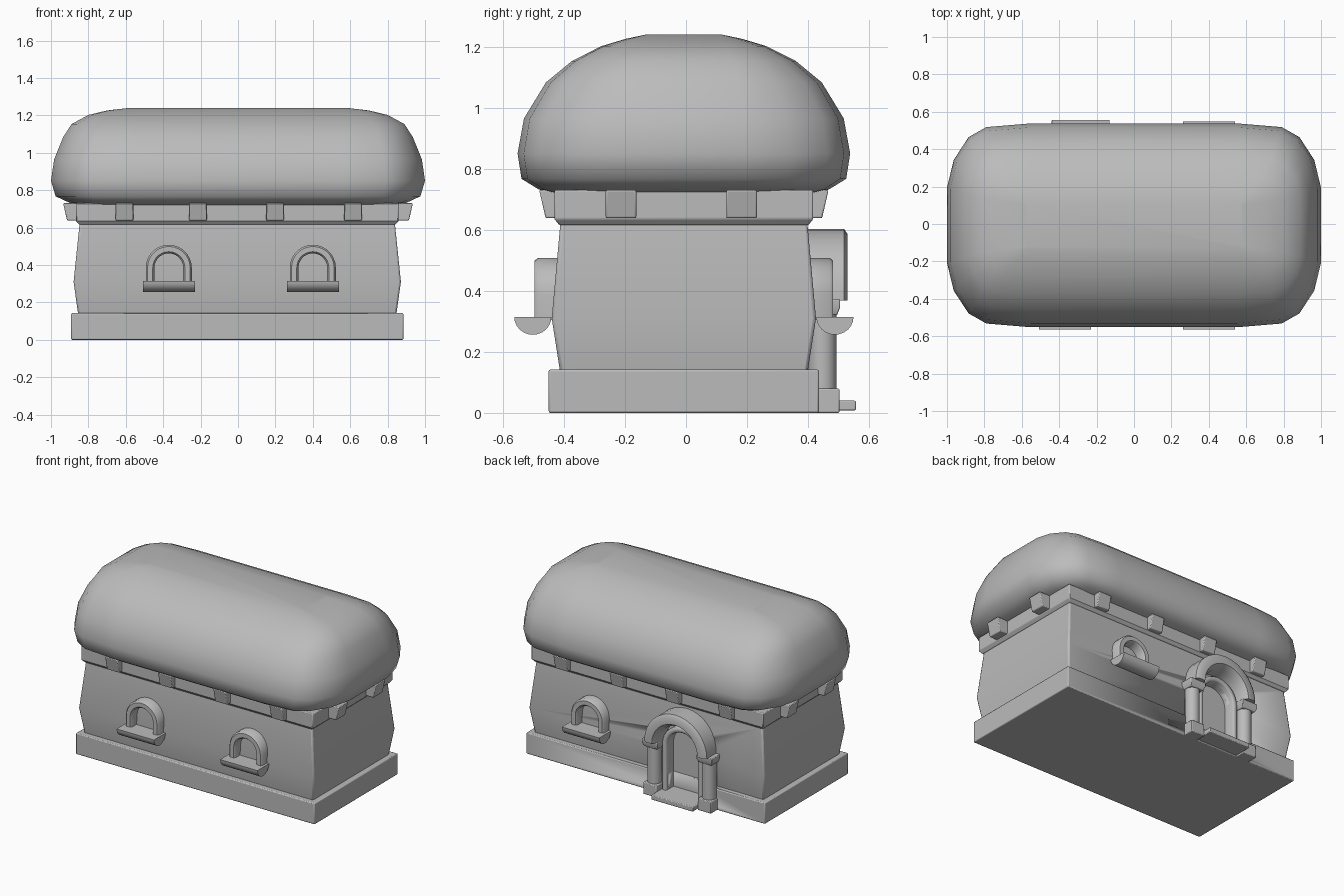
import bpy, bmesh, math

if "Cube" in bpy.data.objects:
    bpy.data.objects.remove(bpy.data.objects["Cube"], do_unlink=True)

stone = bpy.data.materials.new("light grey")
stone.use_nodes = True
GREY = (0.5, 0.5, 0.5, 1)
stone.diffuse_color = GREY
stone.node_tree.nodes["Principled BSDF"].inputs["Base Color"].default_value = GREY

CX, CY = -0.004, -0.007   # centre of the walls


def loft(name, rings, angle=30, bevel=0, closed=False):
    """Skin a list of equal-length point rings, capped unless closed."""
    bm = bmesh.new()
    loops = [[bm.verts.new(p) for p in ring] for ring in rings]
    n = len(loops[0])
    pairs = list(zip(loops, loops[1:]))
    for a, b in pairs:
        for i in range(n):
            j = (i + 1) % n
            bm.faces.new((a[i], a[j], b[j], b[i]))
    bm.faces.new(loops[0])
    bm.faces.new(loops[-1])
    bmesh.ops.recalc_face_normals(bm, faces=bm.faces)
    me = bpy.data.meshes.new(name)
    bm.to_mesh(me)
    bm.free()
    me.materials.append(stone)
    ob = bpy.data.objects.new(name, me)
    bpy.context.collection.objects.link(ob)
    bpy.ops.object.select_all(action='DESELECT')
    bpy.context.view_layer.objects.active = ob
    ob.select_set(True)
    if bevel:
        mod = ob.modifiers.new("soft_edges", 'BEVEL')
        mod.width = bevel
        mod.segments = 2
        mod.limit_method = 'ANGLE'
        mod.angle_limit = math.radians(40)
    bpy.ops.object.shade_smooth_by_angle(angle=math.radians(angle))
    return ob


def rect(x0, x1, y0, y1, z):
    return [(x0, y0, z), (x1, y0, z), (x1, y1, z), (x0, y1, z)]


def box(name, x0, x1, y0, y1, z0, z1, bevel=0.005):
    return loft(name, [rect(x0, x1, y0, y1, z0), rect(x0, x1, y0, y1, z1)], bevel=bevel)


def storey(name, levels, bevel):
    """Rectangular walls from (half width, half depth, height) levels."""
    return loft(name, [rect(CX - a, CX + a, CY - b, CY + b, z) for a, b, z in levels], bevel=bevel)


def arch(name, x, foot, spring, section, side, steps=14):
    """Sweep a (radius, depth) section up one leg, over the arch and down."""
    rings = [[(x + r, CY + side * d, foot) for r, d in section]]
    for i in range(steps + 1):
        t = math.pi * i / steps
        rings.append([(x + r * math.cos(t), CY + side * d, spring + r * math.sin(t))
                      for r, d in section])
    rings.append([(x - r, CY + side * d, foot) for r, d in section])
    return loft(name, rings, angle=50)


# Plinth, bulging walls and the band under the roof
plinth = storey("plinth", [(0.888, 0.443, 0), (0.888, 0.443, 0.142)], 0.006)
walls = storey("walls", [(0.85, 0.405, 0.13), (0.875, 0.433, 0.31), (0.842, 0.404, 0.63)], 0.01)
storey("eaves_band", [(0.845, 0.408, 0.615), (0.863, 0.424, 0.635), (0.863, 0.424, 0.73)], 0.005)

# Cushion-shaped roof: rounded plan rings, straight in the middle
PLAN = [(1, 0.207), (0.92, 0.55), (0.744, 0.83), (0.533, 0.954), (0, 1)]
LEVELS = [(0.82, 0.405, 0.715), (0.90, 0.475, 0.732), (0.975, 0.532, 0.767), (1.0, 0.545, 0.85),
          (0.983, 0.524, 0.965), (0.935, 0.452, 1.083), (0.89, 0.367, 1.153),
          (0.80, 0.27, 1.202), (0.70, 0.19, 1.226), (0.58, 0.123, 1.24)]
rings = []
for hx, hy, z in LEVELS:
    q = [(0.55 + (hx - 0.55) * u, 0.11 + (hy - 0.11) * v) for u, v in PLAN]
    plan = q + [(-a, b) for a, b in reversed(q)]
    plan += [(-a, -b) for a, b in q] + [(a, -b) for a, b in reversed(q)]
    rings.append([(a, CY + b, z) for a, b in plan])
loft("roof", rings, angle=60)

# Tapered brackets under the eaves on all four sides
Z0, Z1, W = 0.638, 0.73, 0.047
for s in (-1, 1):
    for x in (-0.607, -0.214, 0.198, 0.615):
        loft("long_side_bracket",
             [rect(x - W, x + W, *sorted((CY + s * 0.40, CY + s * d)), z)
              for d, z in ((0.453, Z0), (0.474, Z1))], bevel=0.005)
    for y in (-0.213, 0.182):
        loft("end_bracket",
             [rect(*sorted((s * 0.84, s * d)), y - W - 0.003, y + W + 0.003, z)
              for d, z in ((0.914, Z0), (0.935, Z1))], bevel=0.005)

# Arched windows with half-round sills
FRAME = [(0.077, 0.40), (0.077, 0.478), (0.086, 0.489), (0.114, 0.489), (0.123, 0.478), (0.123, 0.40)]
for x, s in ((-0.37, -1), (0.40, -1), (0.40, 1)):
    arch("window_frame", x, 0.305, 0.385, FRAME, s)
    half = [(CY + s * 0.495 + 0.061 * math.cos(t), 0.315 - 0.059 * math.sin(t))
            for t in [math.pi * i / 12 for i in range(13)]]
    loft("window_sill", [[(x + e, y, z) for y, z in half] for e in (-0.139, 0.139)])

# Doorway recess cut through plinth and walls
DX = -0.285
outline = [(DX + 0.115, 0.035)]
outline += [(DX + 0.115 * math.cos(math.pi * i / 14), 0.34 + 0.115 * math.sin(math.pi * i / 14))
            for i in range(15)]
outline += [(DX - 0.115, 0.035)]
cutter = loft("door_cutter", [[(x, y, z) for x, z in outline] for y in (0.375, 0.7)])
cutter.hide_render = True
for ob in (plinth, walls):
    bpy.ops.object.select_all(action='DESELECT')
    bpy.context.view_layer.objects.active = ob
    ob.select_set(True)
    mod = ob.modifiers.new("doorway", 'BOOLEAN')
    mod.operation = 'DIFFERENCE'
    mod.solver = 'EXACT'
    mod.object = cutter
    for m in [m.name for m in ob.modifiers if m.type in {'BEVEL', 'BOOLEAN'}]:
        bpy.ops.object.modifier_apply(modifier=m)
bpy.data.objects.remove(cutter, do_unlink=True)

# Door frame, porch arch, columns and step
arch("door_frame", DX, 0.03, 0.34,
     [(0.115, 0.38), (0.115, 0.452), (0.122, 0.46), (0.143, 0.46), (0.15, 0.452), (0.15, 0.38)], 1)
arch("porch_arch", DX, 0.369, 0.37,
     [(0.145, 0.39), (0.145, 0.495), (0.17, 0.537), (0.215, 0.537), (0.233, 0.525), (0.233, 0.39)], 1, 16)
for s in (-1, 1):
    x = DX + s * 0.203
    box("column_base", x - 0.05, x + 0.05, 0.39, 0.503, 0, 0.08)
    loft("column", [[(x + 0.045 * math.cos(t), 0.447 + 0.046 * math.sin(t), z)
                     for t in [math.tau * i / 16 for i in range(16)]] for z in (0.075, 0.33)])
    loft("column_capital", [rect(x - a, x + a, 0.39, 0.447 + a, z)
                            for a, z in ((0.048, 0.32), (0.058, 0.345), (0.058, 0.372))], bevel=0.004)
box("door_step", DX - 0.155, DX + 0.155, 0.37, 0.557, 0.008, 0.04)
